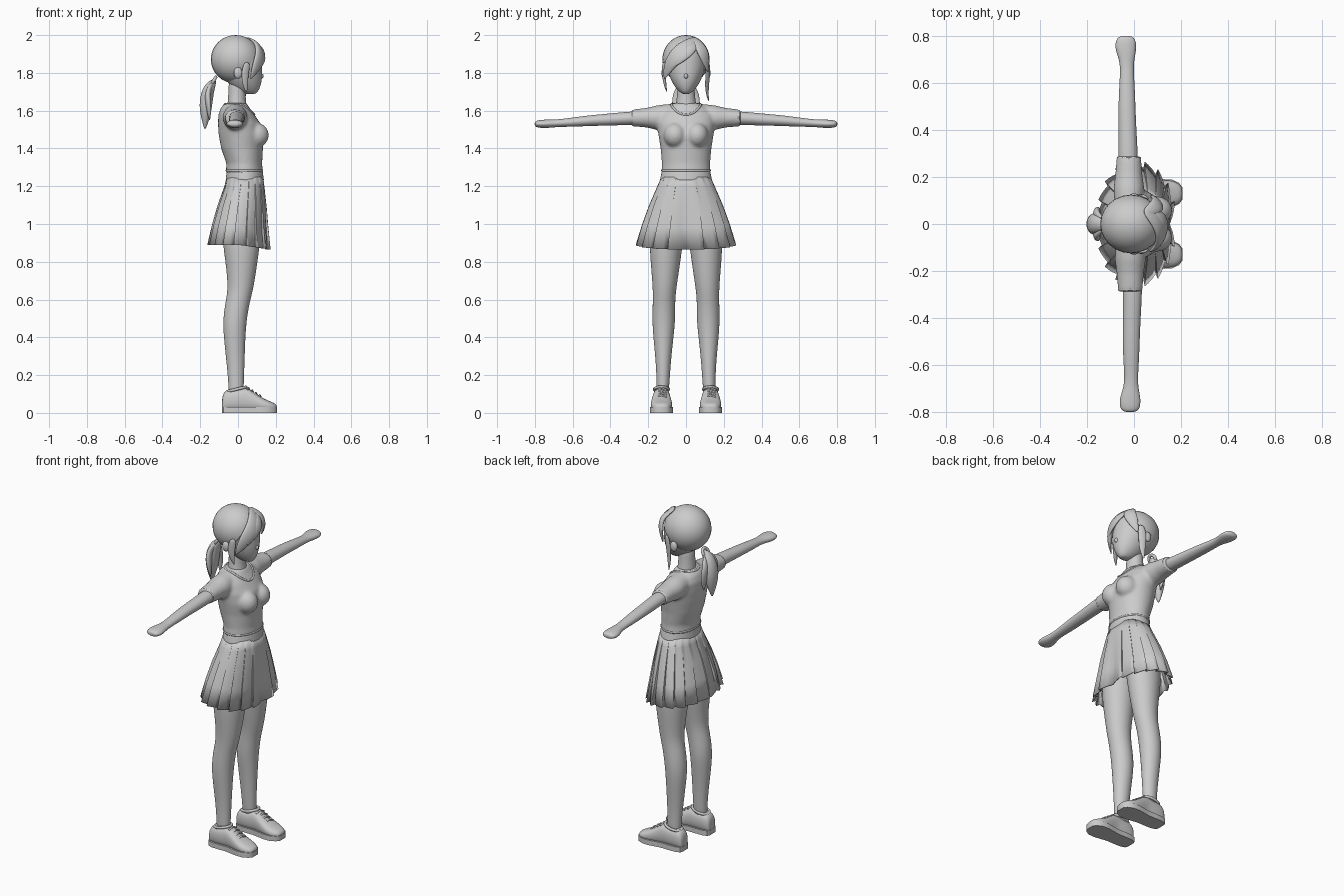
import bpy, bmesh, math
from mathutils import Vector

if "Cube" in bpy.data.objects:
    bpy.data.objects.remove(bpy.data.objects["Cube"], do_unlink=True)

grey = bpy.data.materials.new("plain_grey")
grey.use_nodes = True
COLOUR = (0.6, 0.6, 0.6, 1)
grey.diffuse_color = COLOUR
grey.node_tree.nodes["Principled BSDF"].inputs["Base Color"].default_value = COLOUR
SIDES = (("left", 1), ("right", -1))


def spow(v, e):
    return math.copysign(abs(v) ** e, v)


def add_loft(bm, rings, n=16, p=2.0):
    """Skin elliptical rings given as (centre, half axis u, half axis v)."""
    loops = []
    for c, u, v in rings:
        loop = []
        for i in range(n):
            a = math.tau * i / n
            loop.append(bm.verts.new(c + u * spow(math.cos(a), 2 / p) + v * spow(math.sin(a), 2 / p)))
        loops.append(loop)
    for lo, hi in zip(loops, loops[1:]):
        for i in range(n):
            j = (i + 1) % n
            bm.faces.new((lo[i], lo[j], hi[j], hi[i]))
    bm.faces.new(loops[0])
    bm.faces.new(loops[-1])


def add_ball(bm, centre, radii):
    made = bmesh.ops.create_uvsphere(bm, u_segments=24, v_segments=16, radius=1)
    bmesh.ops.scale(bm, verts=made["verts"], vec=radii)
    bmesh.ops.translate(bm, verts=made["verts"], vec=centre)


def finish(name, bm, sub=0, sharp=None):
    bmesh.ops.recalc_face_normals(bm, faces=bm.faces)
    mesh = bpy.data.meshes.new(name)
    bm.to_mesh(mesh)
    bm.free()
    mesh.materials.append(grey)
    ob = bpy.data.objects.new(name, mesh)
    bpy.context.collection.objects.link(ob)
    if sharp:
        bpy.ops.object.select_all(action="DESELECT")
        ob.select_set(True)
        bpy.context.view_layer.objects.active = ob
        bpy.ops.object.shade_smooth_by_angle(angle=math.radians(sharp))
    else:
        mesh.shade_smooth()
    if sub:
        mod = ob.modifiers.new("round", "SUBSURF")
        mod.levels = mod.render_levels = sub
    return ob


def upright(rows, y=0.0):
    """Rings from rows of height, back x, front x, half width."""
    return [(Vector(((b + f) / 2, y, z)), Vector(((f - b) / 2 * 1.02, 0, 0)), Vector((0, w * 1.02, 0)))
            for z, b, f, w in rows]


def column(name, rows, sub=2, p=2.0):
    bm = bmesh.new()
    add_loft(bm, upright(rows), p=p)
    return finish(name, bm, sub)


def ball(name, centre, radii):
    bm = bmesh.new()
    add_ball(bm, centre, radii)
    return finish(name, bm)


def strand(name, pts, widths, flat=0.4):
    """Tapered lock of hair, flattened against the head."""
    pts = [Vector(q) for q in pts]
    rings = []
    for i, (q, w) in enumerate(zip(pts, widths)):
        t = (pts[min(i + 1, len(pts) - 1)] - pts[max(i - 1, 0)]).normalized()
        out = q - Vector((-0.01, 0, 1.85))
        out = (out - t * out.dot(t)).normalized()
        rings.append((q, t.cross(out) * w * 1.1, out * w * flat * 1.1))
    bm = bmesh.new()
    add_loft(bm, rings, n=10)
    return finish(name, bm, 2)


def tube(name, pts, radius, closed=True):
    cu = bpy.data.curves.new(name, "CURVE")
    cu.dimensions = "3D"
    cu.bevel_depth = radius
    cu.bevel_resolution = 2
    cu.use_fill_caps = True
    sp = cu.splines.new("POLY")
    sp.points.add(len(pts) - 1)
    for point, q in zip(sp.points, pts):
        point.co = (*q, 1)
    sp.use_cyclic_u = closed
    sp.use_smooth = True
    cu.materials.append(grey)
    ob = bpy.data.objects.new(name, cu)
    bpy.context.collection.objects.link(ob)


CIRCLE = [math.tau * i / 32 for i in range(32)]

# Head, nose, neck
column("head", [(1.687, .045, .09, .015), (1.70, .0, .106, .036), (1.73, -.04, .12, .062),
                (1.77, -.07, .128, .083), (1.81, -.09, .128, .098), (1.86, -.1, .125, .106),
                (1.92, -.1, .12, .1), (1.97, -.06, .08, .06)])
ball("nose", (.122, 0, 1.783), (.014, .011, .014))
column("neck", [(1.59, -.06, .055, .062), (1.64, -.055, .042, .052), (1.7, -.05, .04, .045), (1.78, -.05, .04, .045)])

# Hair cap, open towards the face
bm = bmesh.new()
add_ball(bm, (-.012, 0, 1.872), (.132, .125, .128))
bmesh.ops.bisect_plane(bm, geom=bm.verts[:] + bm.edges[:] + bm.faces[:], plane_co=(.02, 0, 1.78),
                       plane_no=(.16, 0, -.1), clear_outer=True)
bmesh.ops.holes_fill(bm, edges=[e for e in bm.edges if e.is_boundary])
finish("hair_cap", bm, sharp=40)

# Fringe and side locks
strand("fringe_sweep", [(.04, .06, 1.985), (.105, .015, 1.95), (.125, -.05, 1.895), (.095, -.098, 1.83), (.065, -.115, 1.765)],
       (.015, .04, .045, .032, .004))
strand("fringe_lower", [(.08, .06, 1.96), (.13, .025, 1.925), (.135, -.035, 1.875), (.115, -.085, 1.825)],
       (.012, .03, .028, .004))
strand("fringe_side", [(.04, .045, 1.988), (.105, .075, 1.94), (.1, .103, 1.88), (.07, .117, 1.80)],
       (.015, .035, .034, .004))
strand("left_lock", [(.05, .115, 1.86), (.035, .117, 1.79), (.035, .108, 1.72), (.03, .12, 1.645)],
       (.02, .022, .018, .003))
strand("right_lock", [(.05, -.115, 1.86), (.035, -.117, 1.79), (.038, -.112, 1.74), (.045, -.1, 1.695)],
       (.02, .02, .015, .003))

# Ponytail with tie
tube("hair_tie", [(-.13 + .012 * math.sin(a), .024 * math.cos(a), 1.757 + .02 * math.sin(a)) for a in CIRCLE], .009)
strand("ponytail", [(-.12, 0, 1.765), (-.155, 0, 1.725), (-.172, 0, 1.64), (-.172, 0, 1.56), (-.175, 0, 1.50)],
       (.016, .04, .048, .03, .004), .75)
for side, s in SIDES:
    strand(side + "_ponytail_lock", [(-.13, .015 * s, 1.75), (-.165, .042 * s, 1.70), (-.155, .055 * s, 1.62),
                                     (-.15, .045 * s, 1.545)], (.014, .026, .024, .003), .6)

# Shirt: torso, chest and sleeves fused
bm = bmesh.new()
add_loft(bm, upright([(1.27, -.062, .13, .128), (1.32, -.06, .126, .125), (1.40, -.087, .13, .132),
                      (1.47, -.1, .137, .143), (1.53, -.104, .118, .152), (1.58, -.102, .085, .152),
                      (1.615, -.09, .06, .115), (1.64, -.068, .045, .07)]), n=32)
for side, s in SIDES:
    add_ball(bm, (.097, .058 * s, 1.47), (.066, .06, .066))
    rows = [(.05, .058, 1.575, .064), (.15, .066, 1.563, .066), (.21, .058, 1.563, .052), (.288, .052, 1.561, .044)]
    add_loft(bm, [(Vector((-.022 + .003 * (1 - s), y * s, z)), Vector((rx, 0, 0)), Vector((0, 0, rz)))
                  for y, rx, z, rz in rows], n=24)
shirt = finish("shirt", bm)
fuse = shirt.modifiers.new("fuse", "REMESH")
fuse.mode = "VOXEL"
fuse.voxel_size = .008
fuse.use_smooth_shade = True
relax = shirt.modifiers.new("relax", "SMOOTH")
relax.factor = .5
relax.iterations = 8
tube("neckline", [(.008 + .078 * math.cos(a), .078 * math.sin(a), 1.634 - .056 * max(0, math.cos(a)) ** 1.5)
                  for a in CIRCLE], .006)
tube("shirt_hem", [(.034 + .094 * math.cos(a), .126 * math.sin(a), 1.283) for a in CIRCLE], .006)

# Skirt: pleats fold towards the centre front
half = [math.pi / 9 * (k + q) for k in range(9) for q in (0, .35, .7, .97)]
angles = half + [math.pi] + [-a for a in reversed(half[1:])]
bm = bmesh.new()
loops = []
skirt_rows = [(1.25, -.06, .133, .13), (1.2, -.072, .142, .153), (1.1, -.108, .157, .198),
              (1.0, -.137, .168, .235), (.89, -.163, .182, .27)]
for z, b, f, w in skirt_rows:
    t = (1.25 - z) / .36
    loop = []
    for a in angles:
        fold = (abs(a) / (math.pi / 9)) % 1 if abs(a) < math.pi else 0
        r = 1 - .1 * t * (1 - fold) - .07 * t * math.exp(-(a / .12) ** 2)
        loop.append(bm.verts.new(((b + f) / 2 + (f - b) / 2 * r * spow(math.cos(a), .92),
                                  w * r * spow(math.sin(a), .92),
                                  z - .025 * t * max(0, math.cos(a)))))
    loops.append(loop)
for lo, hi in zip(loops, loops[1:]):
    for i in range(len(angles)):
        j = (i + 1) % len(angles)
        bm.faces.new((lo[i], lo[j], hi[j], hi[i]))
skirt = finish("pleated_skirt", bm, sharp=35)
skirt.modifiers.new("cloth", "SOLIDIFY").thickness = .006
column("waistband", [(1.228, -.066, .138, .139), (1.232, -.066, .138, .139), (1.28, -.06, .131, .128),
                     (1.284, -.06, .131, .128)])
column("hips", [(1.0, -.07, .1, .1), (1.05, -.09, .12, .15), (1.15, -.08, .125, .15), (1.25, -.05, .115, .115)])

shoe_rows = [(-.085, .07, .026), (-.078, .108, .038), (-.05, .128, .046), (0, .124, .047), (.04, .14, .046),
             (.08, .113, .052), (.12, .084, .058), (.16, .064, .057), (.192, .052, .043), (.207, .04, .024)]
for side, s in SIDES:
    # Ear and bare arm with mitten-like hand
    ball(side + "_ear", (0, .116 * s, 1.80), (.022, .014, .03))
    shift = .009 * (1 - s)
    bm = bmesh.new()
    arm = [(.24, -.025, .042, 1.562, .036), (.30, -.025, .042, 1.56, .036), (.42, -.028, .038, 1.552, .032),
           (.50, -.03, .037, 1.548, .029), (.58, -.03, .034, 1.541, .026), (.67, -.03, .028, 1.534, .02),
           (.71, -.032, .036, 1.532, .022), (.75, -.035, .047, 1.53, .023), (.785, -.035, .043, 1.53, .02),
           (.802, -.035, .026, 1.53, .012)]
    add_loft(bm, [(Vector((x + shift, y * s, z)), Vector((rx, 0, 0)), Vector((0, 0, rz)))
                  for y, x, rx, z, rz in arm])
    finish(side + "_arm", bm, 2)
    tube(side + "_sleeve_cuff", [(-.022 + .003 * (1 - s) + .047 * math.cos(a), .28 * s, 1.561 + .039 * math.sin(a))
                                 for a in CIRCLE], .005)

    # Leg
    leg = [(1.10, -.09, .11, .085, .08), (.95, -.085, .12, .1, .09), (.86, -.075, .112, .107, .085),
           (.75, -.06, .096, .11, .073), (.65, -.053, .08, .114, .061), (.58, -.068, .06, .117, .059),
           (.48, -.081, .044, .118, .061), (.38, -.073, .038, .12, .051), (.25, -.059, .034, .12, .038),
           (.15, -.05, .03, .122, .034), (.08, -.05, .03, .125, .03)]
    bm = bmesh.new()
    add_loft(bm, [upright([(z, b, f, w)], y * s)[0] for z, b, f, y, w in leg])
    finish(side + "_leg", bm, 2)

    # Shoe upper, sole, collar and laces
    y = .13 * s
    bm = bmesh.new()
    add_loft(bm, [(Vector((x, y, h / 2 + .004)), Vector((0, w, 0)), Vector((0, 0, h / 2 - .003)))
                  for x, h, w in shoe_rows], p=2.5)
    finish(side + "_shoe", bm, 2)
    bm = bmesh.new()
    outline = [(x, w) for x, h, w in shoe_rows] + [(x, -w) for x, h, w in reversed(shoe_rows)]
    sole = bm.faces.new([bm.verts.new((x, y + w * 1.05, 0)) for x, w in outline])
    up = bmesh.ops.extrude_face_region(bm, geom=[sole])
    bmesh.ops.translate(bm, vec=(0, 0, .03), verts=[v for v in up["geom"] if isinstance(v, bmesh.types.BMVert)])
    finish(side + "_sole", bm, sharp=40)
    tube(side + "_shoe_collar", [(-.008 + .05 * math.cos(a), y + .037 * math.sin(a), .125 + .012 * math.cos(a))
                                 for a in CIRCLE], .008)
    for i in range(4):
        x, z = .055 + .02 * i, .133 - .013 * i
        tube(f"{side}_lace_{i + 1}", [(x - .006, y - .028, z - .012), (x, y, z), (x + .006, y + .028, z - .012)],
             .005, False)
